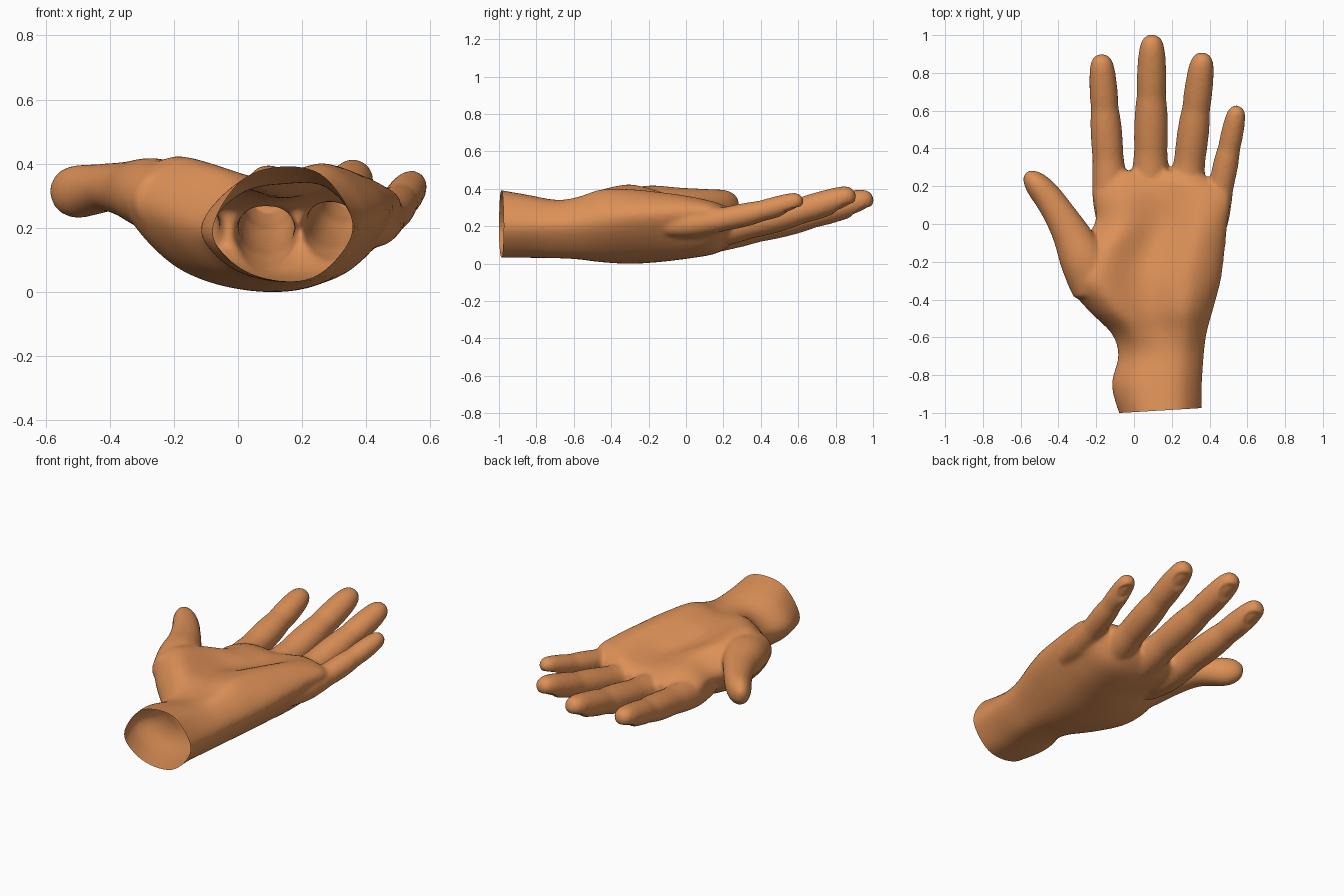
import bpy, bmesh, math
from mathutils import Vector

if "Cube" in bpy.data.objects:
    bpy.data.objects.remove(bpy.data.objects["Cube"])


def spline(pts, n, closed=False):
    """Catmull-Rom through tuples of any size."""
    pts = [Vector(p) for p in pts]
    m, out = len(pts), []
    for i in range(m if closed else m - 1):
        get = lambda k: pts[k % m] if closed else pts[max(0, min(m - 1, k))]
        a, b, c, d = get(i - 1), get(i), get(i + 1), get(i + 2)
        for s in range(n):
            t = s / n
            out.append(0.5 * (2 * b + (c - a) * t + (2 * a - 5 * b + 4 * c - d) * t * t
                              + (3 * b - a - 3 * c + d) * t ** 3))
    if not closed:
        out.append(pts[-1])
    return out


def loft(bm, rings):
    vs = [[bm.verts.new(p) for p in r] for r in rings]
    n = len(vs[0])
    faces = [bm.faces.new((a[i], a[(i + 1) % n], b[(i + 1) % n], b[i]))
             for a, b in zip(vs, vs[1:]) for i in range(n)]
    faces += [bm.faces.new(vs[0]), bm.faces.new(vs[-1])]
    bmesh.ops.recalc_face_normals(bm, faces=faces)


def tube(bm, path, n=24):
    """path: (x, y, z, half width, half thickness)"""
    rings = []
    for i, p in enumerate(path):
        a, b = path[max(0, i - 1)], path[min(len(path) - 1, i + 1)]
        d = Vector((b[0] - a[0], b[1] - a[1], b[2] - a[2])).normalized()
        side = d.cross(Vector((0, 0, 1))).normalized()
        up = side.cross(d)
        c = Vector(p[:3])
        rings.append([c + side * p[3] * math.cos(k * math.tau / n) + up * p[4] * math.sin(k * math.tau / n)
                      for k in range(n)])
    loft(bm, rings)


bm = bmesh.new()

# Wrist and palm: y, left x, right x, left z, right z, bottom, top left, top centre, top right
sections = [
    (-1.06, -.06, .36, .18, .20, .03, .35, .40, .365),
    (-.86, -.118, .36, .19, .20, .028, .32, .365, .34),
    (-.70, -.085, .37, .19, .20, .026, .30, .335, .32),
    (-.58, -.12, .385, .20, .21, .02, .33, .335, .345),
    (-.45, -.25, .42, .25, .23, .005, .39, .35, .39),
    (-.30, -.36, .46, .29, .25, -.003, .42, .34, .393),
    (-.15, -.32, .48, .27, .26, .005, .385, .31, .38),
    (.00, -.21, .495, .23, .27, .022, .335, .29, .36),
    (.14, -.212, .507, .22, .27, .045, .31, .285, .33),
    (.22, -.21, .44, .20, .24, .08, .28, .27, .30),
    (.28, -.17, .33, .20, .21, .125, .245, .24, .255),
]
rings = []
for y, xl, xr, zl, zr, bot, tl, tc, tr in spline(sections, 5):
    w = xr - xl
    prof = [(xl, zl), (xl + .2 * w, tl), (xl + .5 * w, tc), (xr - .2 * w, tr), (xr, zr),
            (xr - .2 * w, bot + .18 * (zr - bot)), (xl + .52 * w, bot), (xl + .2 * w, bot + .27 * (zl - bot))]
    rings.append([(p[0], y, p[1]) for p in spline(prof, 6, True)])
loft(bm, rings)

# Fingers: base, tip, half width at base and tip
fingers = [
    ((-.122, .12, .168), (-.174, .898, .315), .096, .067),
    ((.085, .12, .149), (.096, 1.001, .352), .103, .070),
    ((.265, .10, .160), (.366, .906, .372), .096, .068),
    ((.424, .02, .208), (.55, .625, .344), .077, .054),
]
profile = [(-.2, .75), (0, 1.0), (.18, 1.0), (.29, .95), (.38, .99), (.48, 1.02), (.57, 1.0), (.64, .95),
           (.72, 1.0), (.82, 1.0), (.9, .95), (.95, .83), (.98, .63), (.995, .36), (1, .08)]
nails = []
for base, tip, w0, w1 in fingers:
    a, b = Vector(base), Vector(tip)
    path = []
    for t, f in profile:
        c = a + (b - a) * t
        c.z -= .07 * t * (1 - t)
        w = (w0 + (w1 - w0) * t) * f
        path.append((*c, w, w * .95))
    tube(bm, [tuple(p) for p in spline(path, 3)])
    nails.append((a.lerp(b, 1 - .07 / (b - a).length), w1 * .8, .06))

# Thumb
thumb = [(-.20, -.34, .28, .13, .11), (-.268, -.19, .303, .125, .112), (-.335, -.05, .315, .10, .09),
         (-.40, .06, .322, .084, .076), (-.455, .14, .315, .077, .08), (-.505, .20, .309, .069, .083),
         (-.545, .243, .314, .051, .066), (-.567, .266, .318, .026, .034), (-.573, .272, .318, .006, .008)]
tube(bm, [tuple(p) for p in spline(thumb, 4)])

mesh = bpy.data.meshes.new("hand")
bm.to_mesh(mesh)
bm.free()
hand = bpy.data.objects.new("hand", mesh)
bpy.context.collection.objects.link(hand)
bpy.context.view_layer.objects.active = hand
hand.select_set(True)

# Fuse the parts into one skin and soften the joins
rm = hand.modifiers.new("fuse", 'REMESH')
rm.mode = 'VOXEL'
rm.voxel_size = .011
sm = hand.modifiers.new("soften", 'SMOOTH')
sm.factor = .5
sm.iterations = 12
for m in ("fuse", "soften"):
    bpy.ops.object.modifier_apply(modifier=m)

# Open wrist, fingernail hollows on the back of the fingers
bm = bmesh.new()
bm.from_mesh(hand.data)
bmesh.ops.bisect_plane(bm, geom=bm.verts[:] + bm.edges[:] + bm.faces[:], plane_co=(-.07, -1, .2),
                       plane_no=(.06, -1, 0), clear_outer=True)
bm.normal_update()
for c, rx, ry in nails:
    for v in bm.verts:
        q = ((v.co.x - c.x) / rx) ** 2 + ((v.co.y - c.y) / ry) ** 2
        if q < 1 and v.normal.z < -.2:
            v.co.z += .013 * min(1, 1.6 * (1 - q))
low = min(v.co.z for v in bm.verts)
bmesh.ops.translate(bm, verts=bm.verts[:], vec=(0, 0, -low))
bm.to_mesh(hand.data)
bm.free()

for p in hand.data.polygons:
    p.use_smooth = True
skin = bpy.data.materials.new("skin")
skin.diffuse_color = (.72, .28, .095, 1)
skin.use_nodes = True
skin.node_tree.nodes["Principled BSDF"].inputs["Base Color"].default_value = skin.diffuse_color
hand.data.materials.append(skin)
